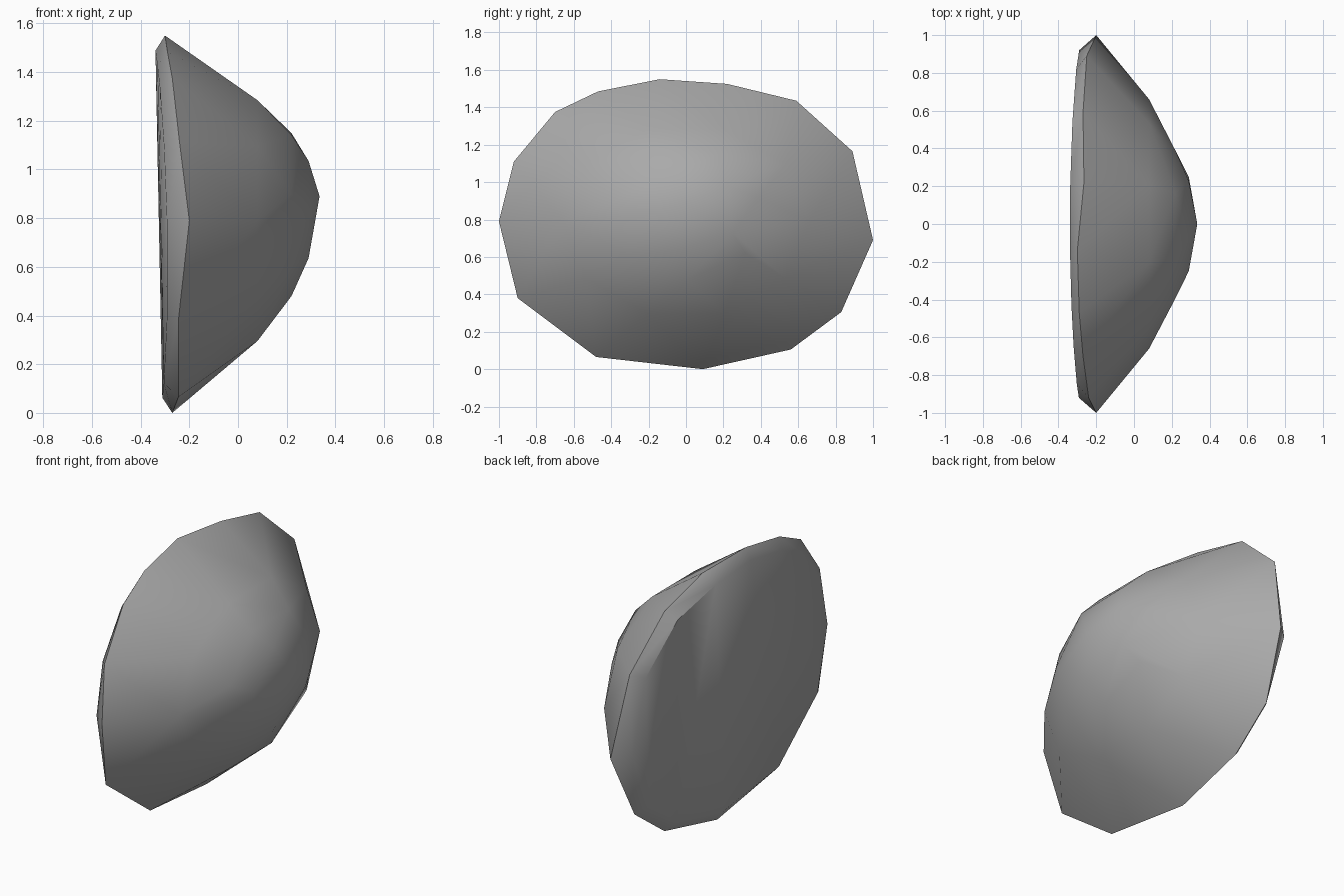
import bpy
import bmesh
from math import cos, sin, pi, radians

cube = bpy.data.objects.get("Cube")
if cube:
    bpy.data.objects.remove(cube, do_unlink=True)

# Stone material
stone = bpy.data.materials.new("Grey stone")
stone.use_nodes = True
color = (0.4, 0.4, 0.4, 1)
stone.diffuse_color = color
stone.node_tree.nodes["Principled BSDF"].inputs["Base Color"].default_value = color

# Rim of the broken stone, as x, y, z
rim = [(-.30, -.14, 1.55), (-.265, .22, 1.525), (-.27, .59, 1.435),
       (-.25, .89, 1.165), (-.20, 1, .69), (-.24, .83, .305),
       (-.25, .56, .105), (-.27, .09, 0), (-.245, -.48, .065),
       (-.245, -.90, .38), (-.20, -1, .79), (-.24, -.92, 1.11),
       (-.27, -.70, 1.375), (-.29, -.47, 1.485)]

# Faceted dome: x, y centre, z centre, y radius, z radius, sides, turn
rings = [(.08, .0, .79, .66, .52, 10, 0),
         (.22, .0, .83, .40, .35, 7, .25),
         (.29, .02, .84, .27, .21, 5, .7)]
apex = (.335, 0, .89)


def ring_points(x, cy, cz, ry, rz, sides, turn):
    for i in range(sides):
        a = turn + 2 * pi * i / sides
        yield (x, cy + ry * cos(a), cz + rz * sin(a))


def back_point(p):
    # Slightly smaller flat back with a gentle lean
    y, z = p[1] * .92, .78 + (p[2] - .78) * .92
    return (-.34 + .04 * y * y + .02 * (1.5 - z), y, z)


points = rim + [back_point(p) for p in rim] + [apex]
for ring in rings:
    points += ring_points(*ring)

# Wrap the points in one closed shell
bm = bmesh.new()
for p in points:
    bm.verts.new(p)
hull = bmesh.ops.convex_hull(bm, input=bm.verts)
loose = [v for v in bm.verts if not v.link_faces]
bmesh.ops.delete(bm, geom=loose, context='VERTS')
bmesh.ops.recalc_face_normals(bm, faces=bm.faces)
mesh = bpy.data.meshes.new("stone")
bm.to_mesh(mesh)
bm.free()

rock = bpy.data.objects.new("half_stone", mesh)
bpy.context.collection.objects.link(rock)
mesh.materials.append(stone)
bpy.context.view_layer.objects.active = rock
rock.select_set(True)
bpy.ops.object.shade_smooth_by_angle(angle=radians(35))
